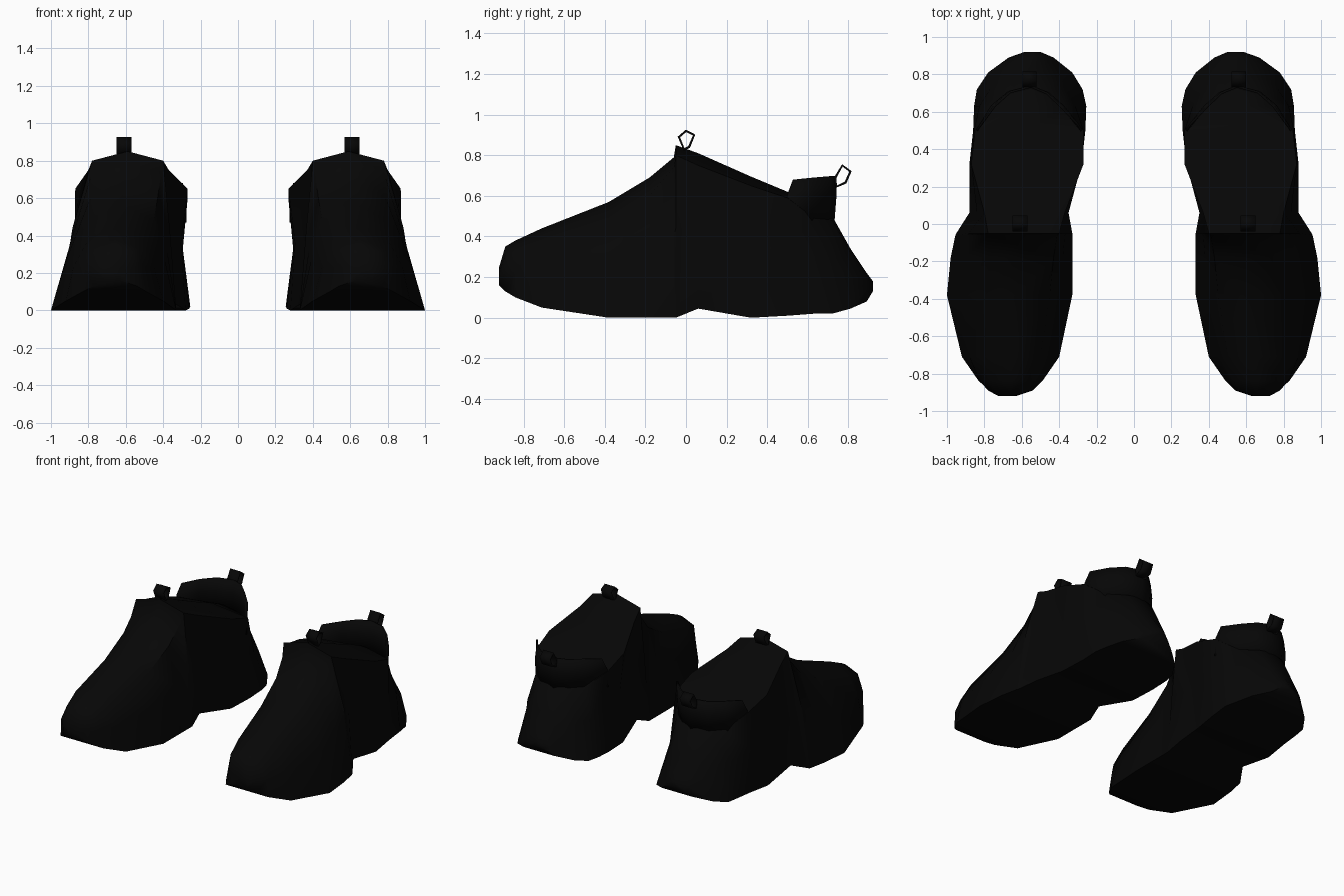
import bpy
import bmesh
import math

default_cube = bpy.data.objects.get("Cube")
if default_cube:
    bpy.data.objects.remove(default_cube, do_unlink=True)


def make_material(name, colour):
    material = bpy.data.materials.new(name)
    material.use_nodes = True
    material.diffuse_color = colour
    for node in material.node_tree.nodes:
        if node.type == "BSDF_PRINCIPLED":
            node.inputs["Base Color"].default_value = colour
            node.inputs["Roughness"].default_value = 0.9
    return material


black = make_material("soft black", (0.002, 0.002, 0.002, 1))


def build_part(name, rings, side, close_ring, cap_ends=False, close_rows=False, thickness=0):
    """Bridge rows of points into a surface, on the chosen side of the pair."""
    mesh = bpy.data.meshes.new(name)
    bm = bmesh.new()
    rows = [[bm.verts.new((side * x, y, z)) for x, y, z in ring] for ring in rings]
    pairs = list(zip(rows, rows[1:]))
    if close_rows:
        pairs.append((rows[-1], rows[0]))
    for first, second in pairs:
        count = len(first)
        for i in range(count if close_ring else count - 1):
            j = (i + 1) % count
            bm.faces.new((first[i], first[j], second[j], second[i]))
    if cap_ends:
        bm.faces.new(rows[0])
        bm.faces.new(rows[-1])
    bmesh.ops.recalc_face_normals(bm, faces=bm.faces)
    bm.to_mesh(mesh)
    bm.free()
    mesh.materials.append(black)
    part = bpy.data.objects.new(name, mesh)
    bpy.context.collection.objects.link(part)
    if thickness:
        solid = part.modifiers.new("wall thickness", "SOLIDIFY")
        solid.thickness = thickness
        solid.offset = 0
    bpy.ops.object.select_all(action="DESELECT")
    part.select_set(True)
    bpy.context.view_layer.objects.active = part
    bpy.ops.object.shade_smooth_by_angle(angle=math.radians(50))
    return part


# Stations from toe to heel:
# y, sole height, sole inner and outer x, shoulder inner and outer x, shoulder height, crown height
stations = [
    (-.92, .16, .63, .71, .64, .70, .22, .25),
    (-.89, .13, .54, .77, .56, .75, .31, .35),
    (-.84, .10, .49, .83, .53, .78, .33, .38),
    (-.71, .05, .40, .92, .50, .80, .38, .44),
    (-.38, 0, .33, 1, .45, .80, .48, .57),
    (-.18, 0, .33, .98, .43, .79, .60, .69),
    (-.06, 0, .33, .955, .41, .78, .74, .79),
    (-.05, 0, .33, .95, .40, .78, .80, .85),
    (.06, .045, .35, .88, .37, .80, .75, .81),
    (.32, 0, .28, .88, .27, .87, .65, .695),
    (.50, .01, .26, .86, .27, .85, .59, .62),
    (.63, .02, .255, .855, .37, .76, .49, .56),
    (.72, .02, .275, .84, .46, .66, .48, .50),
    (.81, .045, .33, .78, .47, .65, .32, .34),
    (.89, .08, .43, .67, .49, .60, .19, .22),
    (.92, .13, .50, .57, .51, .56, .16, .18),
]


def shoe_section(y, sole, inner, outer, left, right, shoulder, crown):
    """Trapezoid section, pinched at the waist behind the instep."""
    pinch = .03 if 0 < y < .6 else 0
    waist = sole + (shoulder - sole) * .55
    waist_in = (inner + left) / 2 + pinch
    waist_out = (outer + right) / 2 + (0 if pinch else .02)
    outline = [(inner, sole), (outer, sole), (waist_out, waist), (right, shoulder),
               ((left + right) / 2, crown), (left, shoulder), (waist_in, waist)]
    return [(x, y, z) for x, z in outline]


# Heel collar plan, from the outer side round the back to the inner side
collar_plan = [(.84, .50), (.76, .63), (.67, .705), (.55, .735),
               (.46, .70), (.38, .63), (.28, .50)]


def collar_rings():
    lower = [(x, y - .01, .47) for x, y in collar_plan]
    middle = [(x, y, .60) for x, y in collar_plan]
    upper = []
    for x, y in collar_plan:
        tucked_x = .56 + (x - .56) * .93
        upper.append((tucked_x, max(y, .53), .68 + (y - .5) * .08))
    return [lower, middle, upper]


def loop_rings(centre_x, profile):
    half = .04
    return [[(centre_x - half, y, z), (centre_x + half, y, z)] for y, z in profile]


front_loop = [(-.035, .89), (0, .92), (.04, .90), (.015, .84), (-.01, .83)]
heel_loop = [(.735, .69), (.77, .75), (.81, .72), (.785, .665), (.74, .645)]

for label, side in (("left", 1), ("right", -1)):
    build_part(label + "_shoe_body", [shoe_section(*s) for s in stations], side, True, cap_ends=True)
    build_part(label + "_heel_collar", collar_rings(), side, False, thickness=.012)
    # Folded fabric pull loops
    build_part(label + "_front_pull_loop", loop_rings(.61, front_loop), side, False,
               close_rows=True, thickness=.012)
    build_part(label + "_heel_pull_loop", loop_rings(.56, heel_loop), side, False,
               close_rows=True, thickness=.012)
